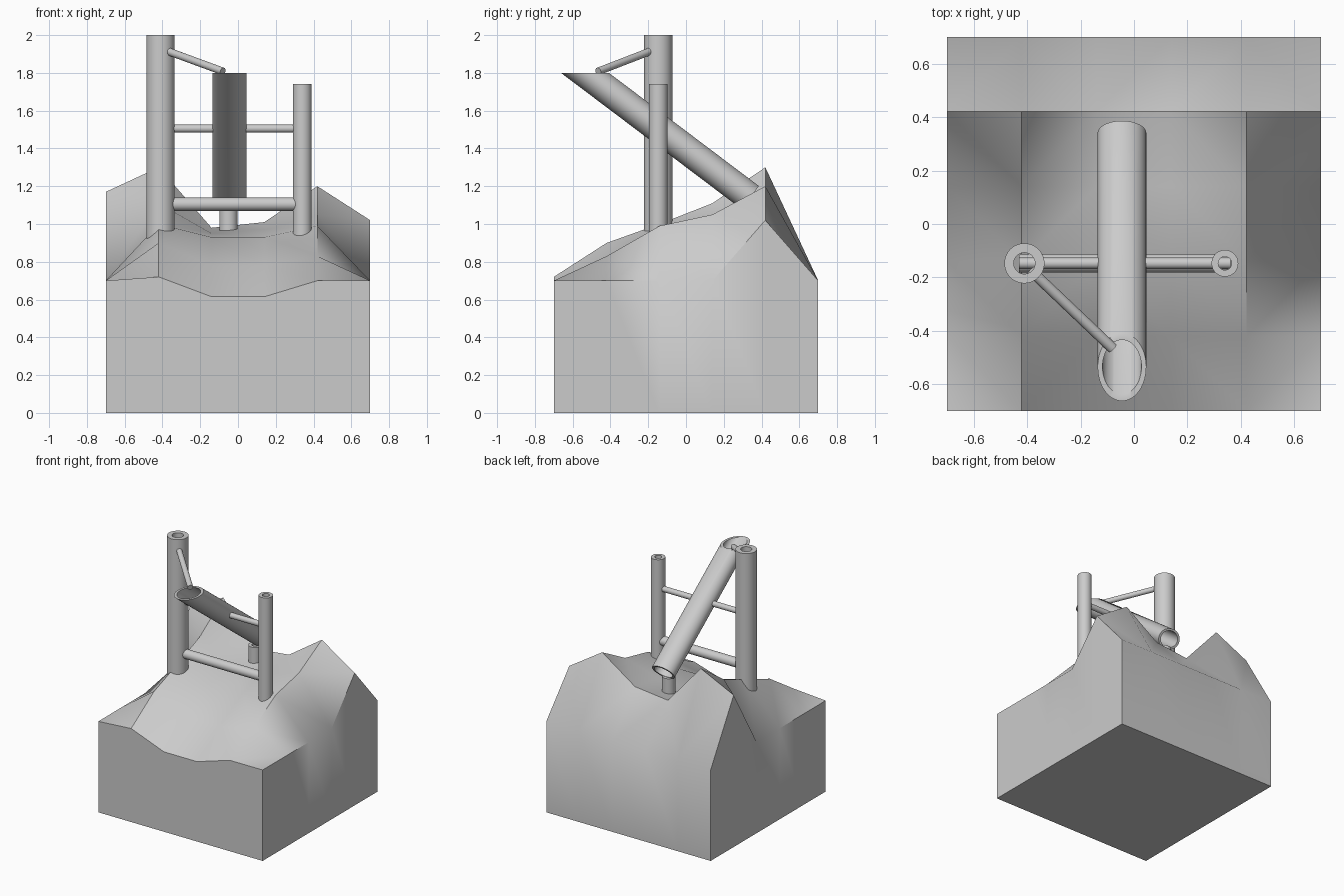
import bpy, bmesh, math
from mathutils import Vector

if "Cube" in bpy.data.objects:
    bpy.data.objects.remove(bpy.data.objects["Cube"])

SEG = 48


def finish(name, bm, angle=40):
    bmesh.ops.recalc_face_normals(bm, faces=bm.faces[:])
    me = bpy.data.meshes.new(name)
    bm.to_mesh(me)
    bm.free()
    ob = bpy.data.objects.new(name, me)
    bpy.context.collection.objects.link(ob)
    bpy.ops.object.select_all(action='DESELECT')
    ob.select_set(True)
    bpy.context.view_layer.objects.active = ob
    bpy.ops.object.shade_smooth_by_angle(angle=math.radians(angle))
    return ob


def ring(bm, c, u, v):
    """Ellipse of vertices about c with half axes u and v."""
    c, u, v = Vector(c), Vector(u), Vector(v)
    steps = [2 * math.pi * i / SEG for i in range(SEG)]
    return [bm.verts.new(c + u * math.cos(a) + v * math.sin(a)) for a in steps]


def bridge(bm, a, b):
    for i in range(SEG):
        j = (i + 1) % SEG
        bm.faces.new((a[i], a[j], b[j], b[i]))


def pipe(name, end_a, end_b, wall):
    """Hollow pipe between two ellipses; wall = inner/outer ratio."""
    bm = bmesh.new()
    rings = [ring(bm, *end_a), ring(bm, *end_b)]
    for c, u, v in (end_b, end_a):
        rings.append(ring(bm, c, Vector(u) * wall, Vector(v) * wall))
    for i in range(4):
        bridge(bm, rings[i], rings[(i + 1) % 4])
    return finish(name, bm)


def upright(name, x, y, z0, z1, r, wall):
    u, v = (r, 0, 0), (0, r, 0)
    return pipe(name, ((x, y, z0), u, v), ((x, y, z1), u, v), wall)


def rod(name, a, b, r):
    a, b = Vector(a), Vector(b)
    u = (b - a).cross(Vector((0, 0, 1))).normalized()
    v = (b - a).cross(u).normalized()
    bm = bmesh.new()
    ra, rb = ring(bm, a, u * r, v * r), ring(bm, b, u * r, v * r)
    bridge(bm, ra, rb)
    bm.faces.new(ra)
    bm.faces.new(rb)
    return finish(name, bm)


# rocky base: 6 x 6 height grid, front row first
HEIGHTS = [
    (.70, .72, .615, .615, .70, .70),
    (.70, .90, .78, .78, .83, .70),
    (.70, 1.00, .93, .93, .99, .70),
    (.70, 1.11, .95, .97, 1.05, .70),
    (1.17, 1.30, .98, 1.01, 1.20, 1.02),
    (.70, .70, .70, .70, .70, .70),
]
bm = bmesh.new()
grid = [[bm.verts.new((-.7 + .28 * i, -.7 + .28 * j, z)) for i, z in enumerate(row)]
        for j, row in enumerate(HEIGHTS)]
for j in range(5):
    for i in range(5):
        bm.faces.new((grid[j][i], grid[j][i + 1], grid[j + 1][i + 1], grid[j + 1][i]))
bmesh.ops.triangulate(bm, faces=bm.faces[:])
rim = (grid[0][:] + [grid[j][5] for j in range(1, 6)] + grid[5][4::-1]
       + [grid[j][0] for j in range(4, 0, -1)])
floor = [bm.verts.new((v.co.x, v.co.y, 0)) for v in rim]
for i in range(len(rim)):
    k = (i + 1) % len(rim)
    bm.faces.new((rim[i], floor[i], floor[k], rim[k]))
bm.faces.new(floor)
finish("rock_base", bm, 50)

# two uprights and the small rear support
upright("tall_post", -.41, -.147, .88, 2.0, .075, .53)
upright("short_post", .34, -.147, .88, 1.74, .05, .5)
upright("rear_support", -.05, .28, .9, 1.09, .048, .5)

# cross rungs
rod("lower_rung", (-.43, -.147, 1.105), (.36, -.147, 1.105), .035)
rod("upper_rung", (-.43, -.147, 1.505), (.36, -.147, 1.505), .021)

# leaning main tube: level cut at the top, square cut at the bottom
pipe("main_tube",
     ((-.045, .34, 1.14), (.091, 0, 0), (0, .046, .061)),
     ((-.045, -.535, 1.8), (.091, 0, 0), (0, .127, 0)), .8)

# brace from tall post to tube mouth
rod("brace", (-.385, -.175, 1.92), (-.08, -.465, 1.808), .02)
